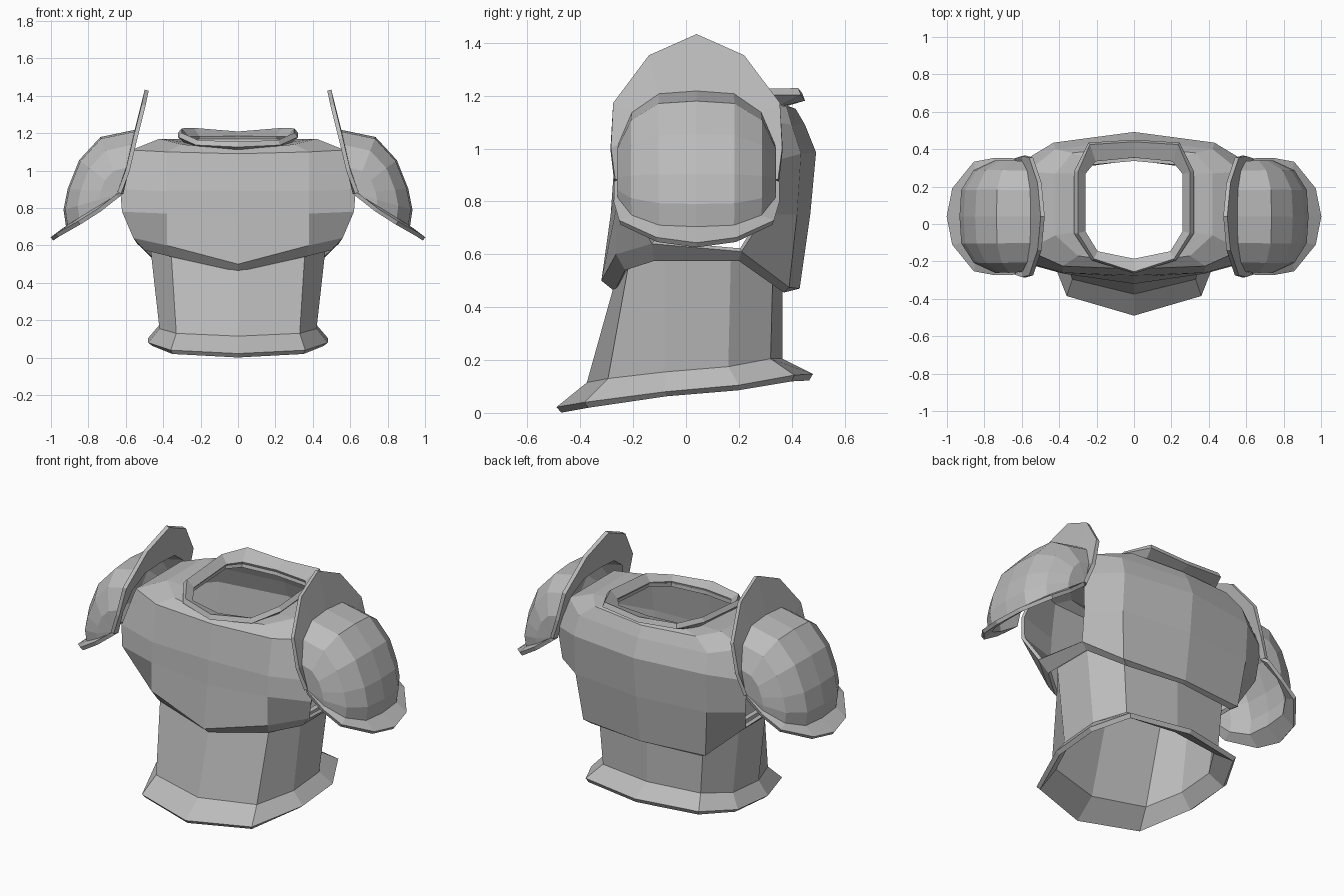
import bpy, bmesh
from mathutils import Vector

if "Cube" in bpy.data.objects:
    bpy.data.objects.remove(bpy.data.objects["Cube"])

steel = bpy.data.materials.new("dark_steel")
steel.diffuse_color = (.5, .5, .5, 1)
steel.use_nodes = True
steel.node_tree.nodes["Principled BSDF"].inputs["Base Color"].default_value = steel.diffuse_color


def loft(name, rows, thick, mirror_half=True, skip=(), offset=-1):
    """Skin rows of points into a plate, mirror across x=0, give it thickness."""
    bm = bmesh.new()
    grid = [[bm.verts.new(p) for p in r] for r in rows]
    for i in range(len(rows) - 1):
        for j in range(len(rows[0]) - 1):
            if (i, j) not in skip:
                bm.faces.new((grid[i][j], grid[i][j + 1], grid[i + 1][j + 1], grid[i + 1][j]))
    if mirror_half:
        geom = bm.verts[:] + bm.faces[:]
        bmesh.ops.mirror(bm, geom=geom, axis='X', merge_dist=0.0001)
    bmesh.ops.remove_doubles(bm, verts=bm.verts[:], dist=0.0005)
    bmesh.ops.dissolve_degenerate(bm, edges=bm.edges[:], dist=0.0005)
    bmesh.ops.recalc_face_normals(bm, faces=bm.faces[:])
    # make the normals point away from the middle of the part
    mid = sum((v.co for v in bm.verts), Vector()) / len(bm.verts)
    if sum(f.normal.dot(f.calc_center_median() - mid) * f.calc_area() for f in bm.faces) < 0:
        bmesh.ops.reverse_faces(bm, faces=bm.faces[:])
    me = bpy.data.meshes.new(name)
    bm.to_mesh(me)
    bm.free()
    me.materials.append(steel)
    ob = bpy.data.objects.new(name, me)
    bpy.context.collection.objects.link(ob)
    s = ob.modifiers.new("thickness", 'SOLIDIFY')
    s.thickness, s.offset = thick, offset
    return ob


# abdomen with flared skirt (half rings, front centre to back centre)
top = [(0, -.245, .58), (.36, -.21, .6), (.47, -.08, .6), (.47, .17, .6), (.35, .33, .6), (0, .365, .6)]
waist = [(0, -.375, .115), (.33, -.295, .13), (.42, -.08, .155), (.42, .16, .175), (.32, .32, .205), (0, .365, .205)]
hem = [(0, -.49, .022), (.36, -.385, .04), (.48, -.08, .08), (.48, .2, .105), (.37, .41, .143), (0, .48, .147)]
loft("abdomen_plate", [top, waist, hem], .028)

# chest: turned-in lower lip, bulging body, shoulders, neck opening
lip = [(0, -.27, .46), (.36, -.23, .54), (.5, -.12, .575), (.5, .2, .575), (.36, .37, .455), (0, .4, .465)]
low = [(0, -.32, .5), (.38, -.265, .6), (.56, -.13, .64), (.54, .21, .61), (.4, .39, .475), (0, .43, .47)]
belly = [(0, -.285, .75), (.38, -.265, .77), (.62, -.2, .78), (.6, .3, .75), (.43, .42, .75), (0, .47, .75)]
bust = [(0, -.275, .89), (.38, -.26, .89), (.63, -.19, .9), (.62, .32, .95), (.43, .435, .98), (0, .492, .985)]
shoulder = [(0, -.24, 1.09), (.38, -.225, 1.1), (.57, -.14, 1.11), (.57, .28, 1.11), (.42, .4, 1.09), (0, .45, 1.09)]
yoke = [(0, -.21, 1.115), (.3, -.17, 1.14), (.42, -.06, 1.17), (.42, .27, 1.17), (.33, .38, 1.16), (0, .415, 1.15)]
neck = [(0, -.19, 1.12), (.2, -.15, 1.13), (.27, -.04, 1.15), (.27, .27, 1.17), (.21, .34, 1.17), (0, .36, 1.17)]
armholes = [(1, 2), (2, 2), (3, 2)]
loft("chest_plate", [lip, low, belly, bust, shoulder, yoke, neck], .02, skip=armholes)

# collar flaring out of the neck opening
flare = [(0, -.26, 1.14), (.22, -.19, 1.15), (.31, -.05, 1.19), (.31, .28, 1.215), (.24, .43, 1.215), (0, .445, 1.195)]
loft("collar", [neck, flare], .03, offset=0)

# pauldrons: dome arcs fanned about a pivot, with tall neck guard and lower rim
px, pz, cy = .62, .88, .04
profile = [(.545, 1.21), (.73, 1.17), (.84, 1.05), (.9, .9), (.922, .79), (.91, .7)]
section = [(0, 1), (.14, .97), (.24, .76), (.29, .4), (.29, 0)]   # y offset, scale
guard_edge = [(.488, 0, 1.43), (.505, .18, 1.35), (.55, .315, 1.17), (.59, .325, 1.0), (.635, .31, .88)]
rim_edge = [(.995, 0, .635), (.965, .15, .655), (.85, .29, .72), (.74, .31, .79), (.645, .31, .865)]


def full_arc(half, side):
    """Extend a half arc to both sides of the shoulder centre, on one body side."""
    arc = [(x, -y, z) for x, y, z in reversed(half[1:])] + list(half)
    return [(side * x, y + cy, z) for x, y, z in arc]


for side, label in ((1, "right"), (-1, "left")):
    arcs = [[(px + (x - px) * s, y, pz + (z - pz) * s) for y, s in section] for x, z in profile]
    rows = [full_arc(a, side) for a in [guard_edge] + arcs + [rim_edge]]
    loft(label + "_pauldron", rows, .022, False, offset=0)
